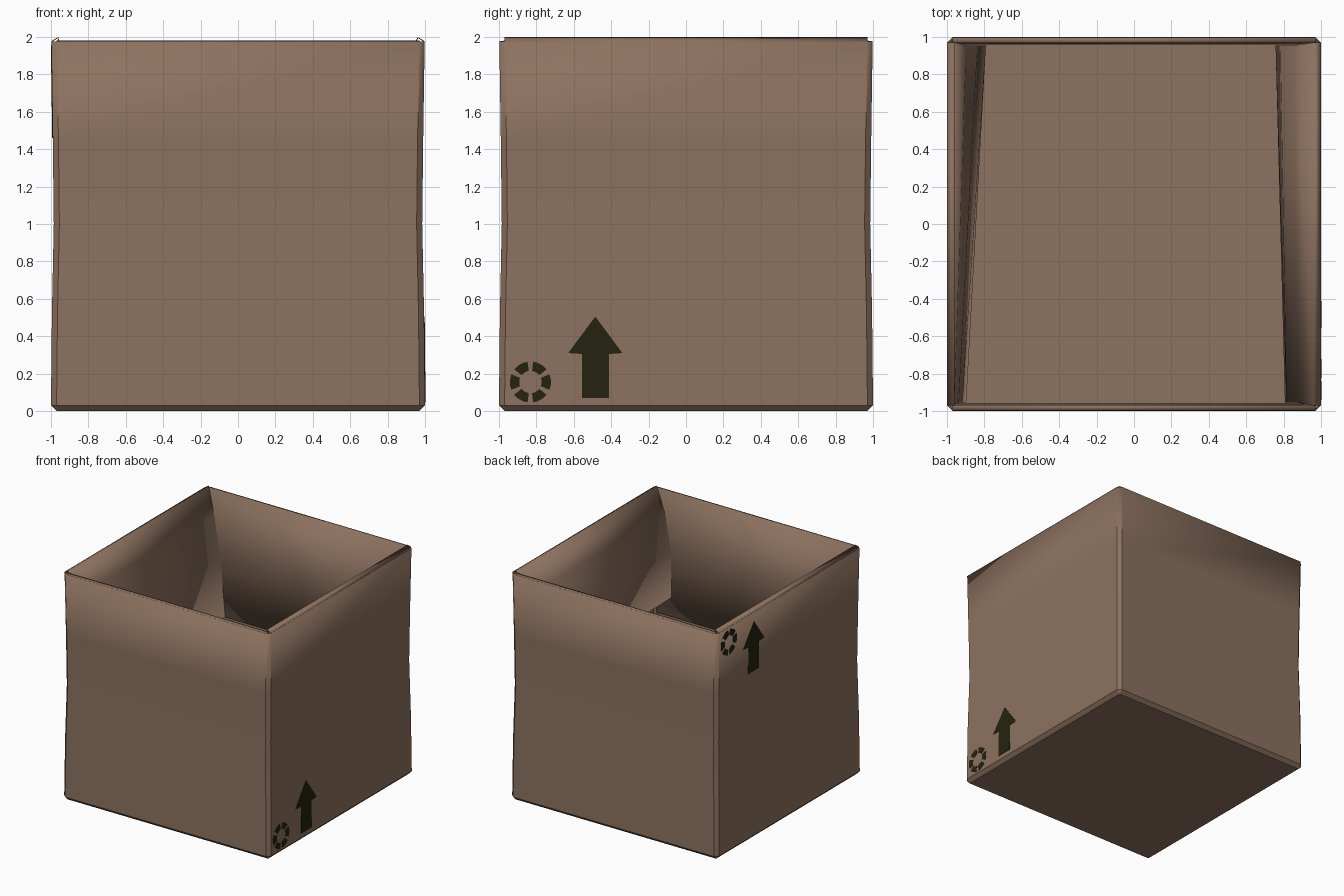
import bpy, bmesh
from math import sin, cos, radians

cube = bpy.data.objects.get("Cube")
if cube:
    bpy.data.objects.remove(cube, do_unlink=True)


def material(name, rgb):
    mat = bpy.data.materials.new(name)
    mat.use_nodes = True
    mat.diffuse_color = (*rgb, 1)
    mat.node_tree.nodes["Principled BSDF"].inputs["Base Color"].default_value = (*rgb, 1)
    return mat


CARD = material("cardboard_brown", (0.265, 0.168, 0.115))
INK = material("dark_ink", (0.018, 0.016, 0.005))

BEVEL = 0.03
# Height and half width of the slightly pinched walls
RINGS = [(BEVEL, 1.0), (0.52, 0.995), (1.0, 0.985), (1.44, 0.99), (1.975, 0.998)]


def wall(z):
    for (z0, w0), (z1, w1) in zip(RINGS, RINGS[1:]):
        if z <= z1:
            return w0 + (w1 - w0) * (z - z0) / (z1 - z0)
    return RINGS[-1][1]


def finish(name, bm, mat, thickness=0, offset=0):
    bmesh.ops.recalc_face_normals(bm, faces=bm.faces)
    mesh = bpy.data.meshes.new(name)
    bm.to_mesh(mesh)
    bm.free()
    mesh.materials.append(mat)
    obj = bpy.data.objects.new(name, mesh)
    bpy.context.collection.objects.link(obj)
    bpy.ops.object.select_all(action="DESELECT")
    obj.select_set(True)
    bpy.context.view_layer.objects.active = obj
    bpy.ops.object.shade_smooth_by_angle(angle=radians(30))
    if thickness:
        mod = obj.modifiers.new("card_thickness", "SOLIDIFY")
        mod.thickness = thickness
        mod.offset = offset
    return obj


# Open box shell: stacked chamfered squares closed at the bottom
def outline(bm, z, w, c):
    pts = [(w, c - w), (w, w - c), (w - c, w), (c - w, w),
           (-w, w - c), (-w, c - w), (c - w, -w), (w - c, -w)]
    return [bm.verts.new((x, y, z)) for x, y in pts]


bm = bmesh.new()
loops = [outline(bm, 0, 1 - BEVEL, 0.005)]
loops += [outline(bm, z, w, BEVEL) for z, w in RINGS]
bm.faces.new(loops[0])
for low, high in zip(loops, loops[1:]):
    for i in range(8):
        j = (i + 1) % 8
        bm.faces.new((low[i], low[j], high[j], high[i]))
finish("box_shell", bm, CARD, 0.008, -1)


# Flap: folded rim and hanging sheet lofted between its two end profiles
def flap(name, start, end, place):
    bm = bmesh.new()
    rows = []
    for i, (a, b) in enumerate(zip(start, end)):
        reach = 0.97 if i < 2 else 0.955
        rows.append([bm.verts.new(place(d, s * reach, z))
                     for (d, z), s in ((a, -1), (b, 1))])
    for (a, b), (c, d) in zip(rows, rows[1:]):
        bm.faces.new((a, b, d, c))
    finish(name, bm, CARD, 0.006)


RIM = [(0.997, 1.975), (0.962, 1.997)]
flap("left_flap",
     RIM + [(0.877, 1.79), (0.818, 1.47), (0.81, 1.07)],
     RIM + [(0.86, 1.79), (0.785, 1.47), (0.76, 1.07)],
     lambda d, t, z: (d, t, z))
flap("right_flap",
     RIM + [(0.94, 1.75), (0.92, 1.4), (0.9, 0.9)],
     RIM + [(0.9, 1.75), (0.84, 1.4), (0.795, 0.9)],
     lambda d, t, z: (-d, t, z))

FLAT = [(0.997, 1.975), (0.97, 1.978), (0.965, 1.5), (0.962, 0.9)]
flap("front_flap", FLAT, FLAT, lambda d, t, z: (t, -d, z))
flap("back_flap", FLAT, FLAT, lambda d, t, z: (t, d, z))


# Printed marks: thin plates following the side walls
def plate(bm, side, pts):
    inner, outer = ([bm.verts.new((side * (wall(z) + lift), side * y, z)) for y, z in pts]
                    for lift in (-0.002, 0.003))
    bm.faces.new(inner)
    bm.faces.new(outer)
    for i in range(len(pts)):
        j = (i + 1) % len(pts)
        bm.faces.new((inner[i], inner[j], outer[j], outer[i]))


def arrow(name, side, base):
    half = [(0.072, 0), (0.072, 0.235), (0.145, 0.24), (0, 0.435)]
    pts = half + [(-y, z) for y, z in reversed(half[:-1])]
    bm = bmesh.new()
    plate(bm, side, [(y - 0.485, z + base) for y, z in pts])
    finish(name, bm, INK)


def dashed_ring(name, side, height):
    bm = bmesh.new()
    for middle in range(0, 360, 60):
        sweep = [radians(middle + a) for a in (-22, -8, 8, 22)]
        arc = [(0.11, a) for a in sweep] + [(0.06, a) for a in reversed(sweep)]
        plate(bm, side, [(-0.832 + r * cos(a), height + r * sin(a)) for r, a in arc])
    finish(name, bm, INK)


for label, side, base, height in (("left", 1, 0.07, 0.155), ("right", -1, 1.46, 1.845)):
    arrow(label + "_arrow_mark", side, base)
    dashed_ring(label + "_ring_mark", side, height)
